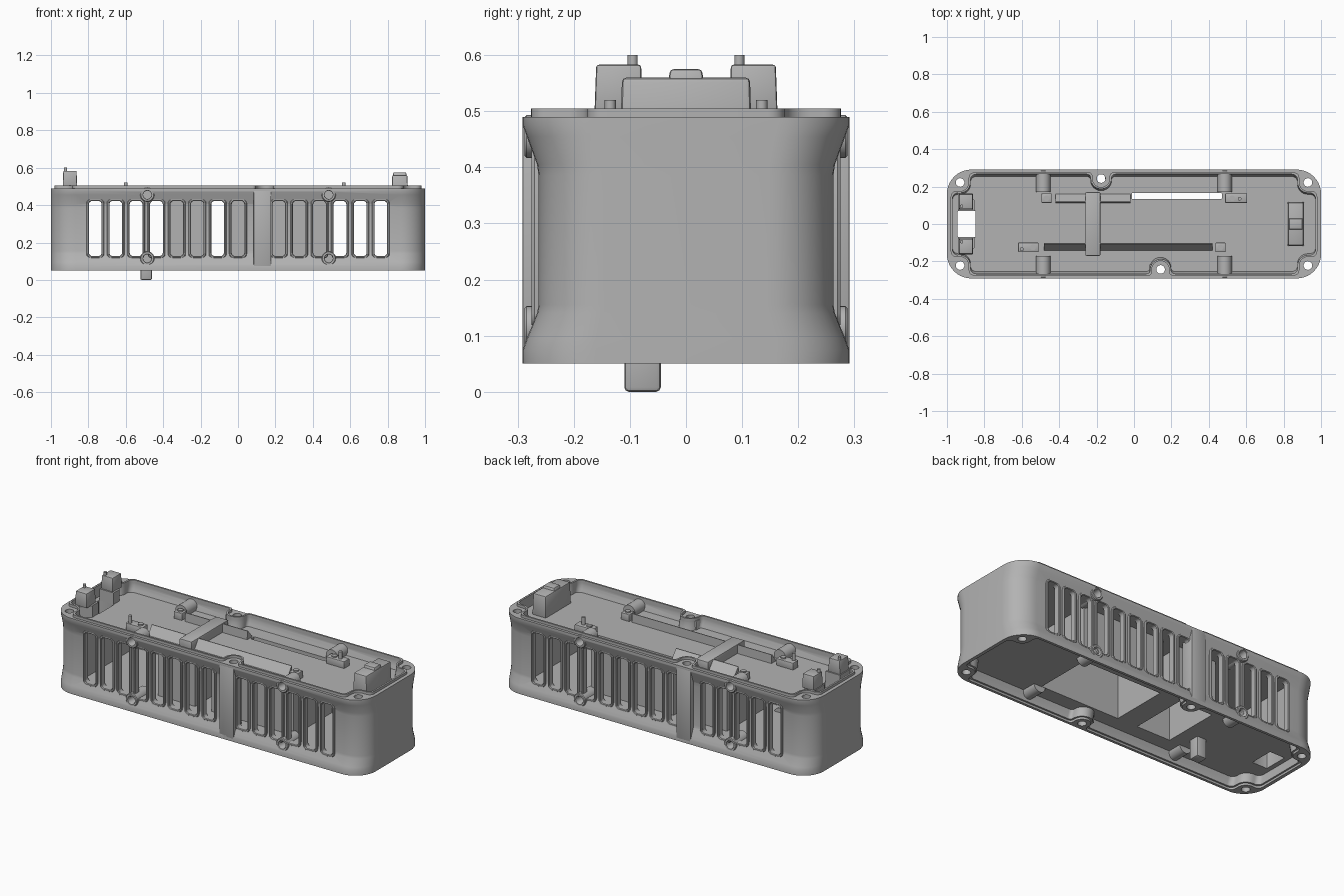
import bpy, bmesh, math

cube = bpy.data.objects.get("Cube")
if cube:
    bpy.data.objects.remove(cube, do_unlink=True)

grey = bpy.data.materials.new("housing_grey")
grey.use_nodes = True
grey.diffuse_color = (0.45, 0.45, 0.45, 1)
grey.node_tree.nodes["Principled BSDF"].inputs["Base Color"].default_value = (0.45, 0.45, 0.45, 1)

FLOOR = 0.438
PITCH = 0.109
SLOT_Z = 0.275
BACK_TAB, FRONT_TAB = -0.176, 0.142


def add(name, bm):
    bmesh.ops.recalc_face_normals(bm, faces=bm.faces)
    mesh = bpy.data.meshes.new(name)
    bm.to_mesh(mesh)
    bm.free()
    mesh.materials.append(grey)
    ob = bpy.data.objects.new(name, mesh)
    bpy.context.collection.objects.link(ob)
    return ob


def skin(bm, rings, closed=False):
    """Bridge equal rings of points; cap the ends unless closed into a loop."""
    loops = [[bm.verts.new(p) for p in r] for r in rings]
    n = len(loops[0])
    pairs = list(zip(loops, loops[1:])) + ([(loops[-1], loops[0])] if closed else [])
    for a, b in pairs:
        for i in range(n):
            j = (i + 1) % n
            bm.faces.new((a[i], a[j], b[j], b[i]))
    if not closed:
        bm.faces.new(loops[0])
        bm.faces.new(loops[-1])


def arc(cx, cy, r, start, end, seg=6):
    angles = [math.radians(start + (end - start) * i / seg) for i in range(seg + 1)]
    return [(cx + r * math.cos(a), cy + r * math.sin(a)) for a in angles]


def rounded(w, h, r, seg=6, cx=0, cy=0):
    pts = []
    for k, (sx, sy) in enumerate(((1, 1), (-1, 1), (-1, -1), (1, -1))):
        pts += arc(cx + sx * (w - r), cy + sy * (h - r), r, 90 * k, 90 * k + 90, seg)
    return pts


def circle(r, cx, cy, seg=24):
    return arc(cx, cy, r, 0, 360, seg)[:-1]


def upright(bm, pts, z0, z1):
    skin(bm, [[(x, y, z) for x, y in pts] for z in (z0, z1)])


def sideways(bm, pts, y0, y1):
    skin(bm, [[(x, y, z) for x, z in pts] for y in (y0, y1)])


def box(name, x0, x1, y0, y1, z0, z1, bevel=0.006, taper=0.0):
    bm = bmesh.new()
    skin(bm, [[(x0 + t, y0 + t, z), (x1 - t, y0 + t, z), (x1 - t, y1 - t, z), (x0 + t, y1 - t, z)]
              for z, t in ((z0, 0), (z1, taper))])
    if bevel:
        bmesh.ops.bevel(bm, geom=bm.edges[:], offset=bevel, segments=2, affect='EDGES', profile=0.5)
    return add(name, bm)


def peg(name, x, y, z0, z1, r):
    bm = bmesh.new()
    upright(bm, circle(r, x, y, 16), z0, z1)
    return add(name, bm)


def cut(ob, cutter):
    mod = ob.modifiers.new("cut", 'BOOLEAN')
    mod.operation, mod.solver, mod.object = 'DIFFERENCE', 'EXACT', cutter
    bpy.context.view_layer.objects.active = ob
    bpy.ops.object.modifier_apply(modifier=mod.name)


WAIST = [(0, 1), (0.075, 1), (0.095, 0.975), (0.14, 0.912), (0.155, 0.903),
         (0.385, 0.903), (0.405, 0.912), (0.455, 0.975), (0.475, 1), (1, 1)]


def waist(z):
    """Depth factor of the pinched side walls."""
    for (a, fa), (b, fb) in zip(WAIST, WAIST[1:]):
        if a <= z <= b:
            return fa + (fb - fa) * (z - a) / (b - a)


def waisted(name, pts, z0, z1):
    bm = bmesh.new()
    levels = [z0] + [z for z, f in WAIST if z0 < z < z1] + [z1]
    skin(bm, [[(x, y * waist(z), z) for x, y in pts] for z in levels])
    return add(name, bm)


SCREWS = [(sx * 0.93, sy * 0.222) for sx in (1, -1) for sy in (1, -1)]
SCREWS += [(FRONT_TAB, -0.243), (BACK_TAB, 0.243)]


def half_outline(tab, d):
    """Back half of the cavity outline, curving inward around the screws."""
    w, h, r, f = 0.97 + d, 0.266 + d, 0.056 - d, 0.02
    cx, cy = 0.93, 0.222
    corner = (arc(w - 0.03, cy - r - 0.03, 0.03, 0, 90) + arc(cx, cy, r, -90, -180)
              + arc(cx - r - 0.03, h - 0.03, 0.03, 0, 90))
    notch = (arc(tab + r + f, h - f, f, 90, 180) + arc(tab, 0.243, r, 0, -180, 12)
             + arc(tab - r - f, h - f, f, 0, 90))
    return corner + notch + [(-x, y) for x, y in reversed(corner)]


def inner_outline(d=0.0):
    return half_outline(BACK_TAB, d) + [(-x, -y) for x, y in half_outline(-FRONT_TAB, d)]


# Housing shell: tray on top, air tunnel in the middle, shallow cavity below
housing = waisted("housing", rounded(1, 0.291, 0.13, 10), 0.05, 0.49)
ridge = waisted("top_ridge", inner_outline(0.01), 0.485, 0.505)
tray = waisted("tray_cutter", inner_outline(), FLOOR, 0.55)
cavity = waisted("cavity_cutter", inner_outline(), 0.02, 0.112)
step = waisted("step_cutter", inner_outline(0.01), 0.02, 0.062)
tunnel = waisted("tunnel_cutter", rounded(0.83, 0.266, 0.03), 0.127, 0.424)
cutters = [tray, cavity, step, tunnel]
cut(ridge, tray)

# Two hollow pockets cross the tunnel and open downward
for x0, x1 in ((-0.045, 0.485), (-0.39, -0.15)):
    pocket = box("pocket_wall", x0, x1, -0.18, 0.18, 0.1, 0.45, 0)
    cut(tunnel, pocket)
    bpy.data.objects.remove(pocket, do_unlink=True)
    cutters.append(box("pocket_cutter", x0 + 0.012, x1 - 0.012, -0.168, 0.168, 0.1, 0.426, 0))

# Openings: ventilation slots, screw holes, floor openings
slots = []
for side, gap in ((-1, 1), (1, -2)):
    slots += [(side, k * PITCH) for k in range(-7, 8) if k != gap]
bosses = [(s, x, z) for s in (-1, 1) for x in (-0.485, 0.485) for z in (0.455, 0.115)]

bm = bmesh.new()
for side, x in slots:
    sideways(bm, rounded(0.034, 0.147, 0.018, 4, x, SLOT_Z), side * 0.225, side * 0.32)
cutters.append(add("slot_cutter", bm))
bm = bmesh.new()
for x, y in SCREWS:
    upright(bm, circle(0.023, x, y), 0, 0.6)
screw_cutter = add("screw_cutter", bm)
cutters.append(screw_cutter)
bm = bmesh.new()
for s, x, z in bosses:
    sideways(bm, circle(0.03, x, z), s * 0.215, s * 0.32)
cutters.append(add("boss_cutter", bm))
bm = bmesh.new()
upright(bm, rounded(0.048, 0.07, 0.004, 2, -0.895, 0), 0.02, 0.48)
upright(bm, rounded(0.241, 0.016, 0.004, 2, 0.229, 0.15), 0.4, 0.48)
cutters.append(add("floor_cutter", bm))
for c in cutters:
    cut(housing, c)

# Solid pillars around the middle screws
for name, x, s in (("front_pillar", 0.13, -1), ("back_pillar", -0.187, 1)):
    y0, y1 = sorted((s * 0.215, s * 0.291))
    cut(box(name, x - 0.046, x + 0.046, y0, y1, 0.064, 0.488, 0.003), screw_cutter)

for c in cutters:
    bpy.data.objects.remove(c, do_unlink=True)

# Raised frames around the slots
bm = bmesh.new()
for side, x in slots:
    prof = [(0.034, 0.147, 0.24), (0.034, 0.147, 0.271), (0.037, 0.15, 0.275),
            (0.043, 0.156, 0.275), (0.047, 0.16, 0.27), (0.047, 0.16, 0.24)]
    skin(bm, [[(px, side * y, pz) for px, pz in rounded(w, h, w * 0.5, 4, x, SLOT_Z)]
              for w, h, y in prof], closed=True)
add("slot_frames", bm)

# Side screw bosses
bm = bmesh.new()
for s, x, z in bosses:
    prof = [(0.038, 0.17), (0.038, 0.284), (0.034, 0.288), (0.024, 0.288), (0.022, 0.284), (0.022, 0.22)]
    skin(bm, [[(px, s * y, pz) for px, pz in circle(r, x, z)] for r, y in prof])
add("side_bosses", bm)

# Sloping ribs on the tray floor, steep side outward
for name, x0, x1, foot, crest in (("front_ramp", -0.48, 0.42, -0.145, -0.107),
                                  ("back_ramp", -0.42, -0.02, 0.165, 0.12)):
    bm = bmesh.new()
    skin(bm, [[(x, foot, FLOOR - 0.004), (x, crest, 0.488), (x, crest * 0.96, 0.488),
               (x, crest * 0.94, FLOOR - 0.004)] for x in (x0, x1)])
    add(name, bm)

# Tray details
box("cross_bar", -0.26, -0.18, -0.17, 0.17, 0.43, 0.49)
box("hanging_post", -0.522, -0.46, -0.11, -0.045, 0, 0.12, 0.008)
for name, x0, x1, y in (("front_right_pad", -0.62, -0.51, -0.125), ("front_left_pad", 0.435, 0.49, -0.125),
                        ("back_right_pad", -0.495, -0.44, 0.138), ("back_left_pad", 0.487, 0.605, 0.138)):
    box(name, x0, x1, y - 0.026, y + 0.026, 0.43, 0.478)
for x, y, top in ((-0.6, -0.135, 0.52), (-0.54, -0.125, 0.485), (0.462, -0.125, 0.485),
                  (-0.467, 0.138, 0.485), (0.525, 0.138, 0.485), (0.565, 0.135, 0.52)):
    peg("pad_peg", x, y, 0.46, top, 0.01 if top > 0.5 else 0.015)

# Left end block with stepped crown
box("end_block", 0.82, 0.91, -0.118, 0.118, 0.43, 0.56, 0.008, 0.004)
box("end_block_crown", 0.825, 0.905, -0.034, 0.034, 0.54, 0.575, 0.006, 0.006)

# Right end twin towers beside the floor window
for s in (-1, 1):
    bm = bmesh.new()
    plan = [(-0.942, 0.07), (-0.85, 0.07), (-0.85, 0.125), (-0.905, 0.165), (-0.942, 0.165)]
    skin(bm, [[(x, s * y, z) for x, y in plan] for z in (0.43, 0.505)])
    add("tower_base", bm)
    y0, y1 = sorted((s * 0.077, s * 0.163))
    box("tower", -0.937, -0.86, y0, y1, 0.5, 0.583, 0.005, 0.003)
    peg("tower_peg", -0.922, s * 0.095, 0.57, 0.6, 0.009)

# Shading
for ob in bpy.context.scene.objects:
    ob.select_set(ob.type == 'MESH' and grey.name in ob.data.materials)
bpy.ops.object.shade_smooth_by_angle(angle=math.radians(30))
